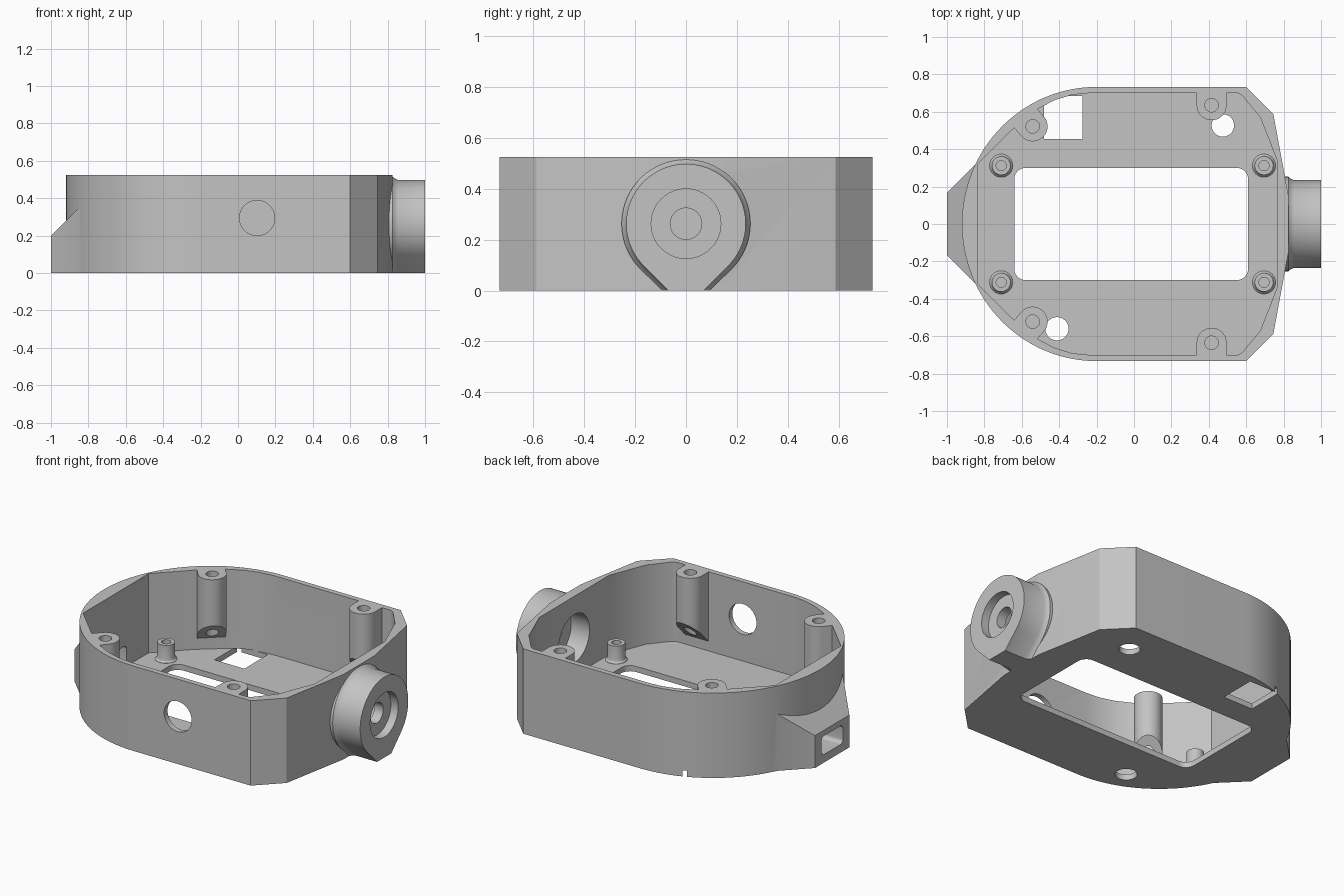
import bpy, bmesh, math
from mathutils import Matrix

if "Cube" in bpy.data.objects:
    bpy.data.objects.remove(bpy.data.objects["Cube"])

grey = bpy.data.materials.new("plain_grey")
grey.use_nodes = True
COLOUR = (0.55, 0.55, 0.55, 1)
grey.diffuse_color = COLOUR
grey.node_tree.nodes["Principled BSDF"].inputs["Base Color"].default_value = COLOUR

HEIGHT, FLOOR = 0.525, 0.035


def finish(name, bm):
    bmesh.ops.remove_doubles(bm, verts=bm.verts, dist=1e-5)
    bmesh.ops.recalc_face_normals(bm, faces=bm.faces)
    mesh = bpy.data.meshes.new(name)
    bm.to_mesh(mesh)
    bm.free()
    mesh.materials.append(grey)
    obj = bpy.data.objects.new(name, mesh)
    bpy.context.collection.objects.link(obj)
    return obj


def loft(name, sections):
    """Skin a row of closed sections with equal point counts and cap the ends."""
    bm = bmesh.new()
    rings = [[bm.verts.new(p) for p in s] for s in sections]
    n = len(rings[0])
    for a, b in zip(rings, rings[1:]):
        for i in range(n):
            j = (i + 1) % n
            bm.faces.new((a[i], a[j], b[j], b[i]))
    bm.faces.new(rings[0])
    bm.faces.new(rings[-1])
    return finish(name, bm)


def prism(name, outline, lo, hi, axis="z"):
    place = {"z": lambda a, b, h: (a, b, h),
             "x": lambda a, b, h: (h, a, b),
             "y": lambda a, b, h: (a, h, b)}[axis]
    return loft(name, [[place(a, b, h) for a, b in outline] for h in (lo, hi)])


def arc(cx, cy, rx, ry, start, end, steps):
    return [(cx + rx * math.cos(t), cy + ry * math.sin(t)) for t in
            (math.radians(start + (end - start) * i / steps) for i in range(steps + 1))]


def circle(cx, cy, r, steps=48):
    return arc(cx, cy, r, r, 0, 360, steps)[:-1]


def rounded(x0, x1, y0, y1, r):
    corners = [(x1 - r, y1 - r), (x0 + r, y1 - r), (x0 + r, y0 + r), (x1 - r, y0 + r)]
    return [p for k, (x, y) in enumerate(corners)
            for p in arc(x, y, r, r, 90 * k, 90 * k + 90, 8)]


def mirrored(half):
    """Complete an outline whose half runs from the right to the left, y > 0."""
    return half + [(x, -y) for x, y in reversed(half) if abs(y) > 1e-6]


def combine(target, tool, operation):
    mod = target.modifiers.new("combine", "BOOLEAN")
    mod.object, mod.operation, mod.solver = tool, operation, "EXACT"
    bpy.context.view_layer.objects.active = target
    bpy.ops.object.modifier_apply(modifier=mod.name)
    bpy.data.objects.remove(tool)


# Outer body: chamfered on one end, round on the other
outer = mirrored([(0.826, 0.15), (0.745, 0.588), (0.6, 0.733)]
                 + arc(-0.2, 0, 0.72, 0.733, 90, 180, 32))
housing = prism("housing", outer, 0, HEIGHT)

# Cable outlet: tapered block on the round end
outlet = []
for x in (-1, -0.8):
    w, h = x + 1.168, x + 1.2
    outlet.append([(x, -w, 0), (x, w, 0), (x, w, h), (x, -w, h)])
combine(housing, loft("cable_outlet", outlet), "UNION")

# Round boss with a flared root and a 45 degree foot
BOSS_Z = 0.263


def teardrop(x, r):
    foot = r * math.sqrt(2) - BOSS_Z
    pts = arc(0, BOSS_Z, r, r, -45, 225, 56) + [(-foot, 0), (foot, 0)]
    return [(x, y, z) for y, z in pts]


boss = [(0.77, 0.253), (0.825, 0.253), (0.837, 0.243), (0.855, 0.235), (1, 0.235)]
combine(housing, loft("round_boss", [teardrop(x, r) for x, r in boss]), "UNION")

# Hollow interior
inner = mirrored([(0.765, 0.34), (0.675, 0.57), (0.58, 0.685), (0.555, 0.7),
                  (-0.24, 0.7), (-0.33, 0.691), (-0.42, 0.664), (-0.51, 0.618),
                  (-0.65, 0.505), (-0.835, 0.32)])
combine(housing, prism("cavity", inner, FLOOR, 1), "DIFFERENCE")

# Openings in the floor, front wall, boss and cable outlet
square = [(-0.48, 0.455), (-0.275, 0.455), (-0.275, 0.685), (-0.48, 0.685)]
openings = [
    (rounded(-0.64, 0.61, -0.3, 0.3, 0.06), -0.1, 0.1, "z"),
    (square, -0.1, FLOOR + 0.003, "z"),
    (circle(0.475, 0.527, 0.06), -0.1, 0.1, "z"),
    (circle(-0.412, -0.56, 0.062), -0.1, 0.1, "z"),
    (circle(0.102, 0.294, 0.094), -0.9, -0.6, "y"),
    (circle(0, BOSS_Z, 0.137), 0.95, 1.1, "x"),
    (circle(0, BOSS_Z, 0.062), 0.7, 1.1, "x"),
    (circle(0, BOSS_Z, 0.15), 0.7, 0.89, "x"),
    (rounded(-0.105, 0.105, 0.05, 0.165, 0.025), -1.1, -0.75, "x"),
]
for outline, lo, hi, axis in openings:
    combine(housing, prism("opening", outline, lo, hi, axis), "DIFFERENCE")

# Lid screw posts: U-shaped, with a slanted underside running to the wall
R = 0.08
u_shape = arc(0, 0, R, R, 180, 360, 24) + [(R, R), (-R, R)]
for side in (1, -1):
    for x, y, turn in ((-0.542, 0.522, 40.5), (0.415, 0.635, 0)):
        post = loft("screw_post", [[(a, b, 0.24 - (b + R)) for a, b in u_shape],
                                   [(a, b, HEIGHT) for a, b in u_shape]])
        post.data.transform(Matrix.Diagonal((1, side, 1, 1))
                            @ Matrix.Translation((x, y, 0))
                            @ Matrix.Rotation(math.radians(turn), 4, "Z"))
        if side < 0:
            post.data.flip_normals()
        combine(housing, post, "UNION")
        combine(housing, prism("screw_hole", circle(x, side * y, 0.036, 32), 0.045, 1),
                "DIFFERENCE")

# Board standoffs with a filleted root and a blind hole
standoff = [(0, 0.02), (0.062, 0.02), (0.062, 0.036), (0.054, 0.045), (0.05, 0.06),
            (0.05, 0.14), (0.027, 0.14), (0.027, 0.05), (0, 0.05)]
for x in (-0.71, 0.695):
    for y in (-0.312, 0.312):
        bm = bmesh.new()
        vs = [bm.verts.new((r, 0, z)) for r, z in standoff]
        es = [bm.edges.new(pair) for pair in zip(vs, vs[1:])]
        bmesh.ops.spin(bm, geom=vs + es, axis=(0, 0, 1), cent=(0, 0, 0),
                       steps=32, angle=math.tau)
        part = finish("standoff", bm)
        part.data.transform(Matrix.Translation((x, y, 0)))
        combine(housing, part, "UNION")

# Smooth the round surfaces, keep the edges crisp
bpy.ops.object.select_all(action="DESELECT")
housing.select_set(True)
bpy.context.view_layer.objects.active = housing
bpy.ops.object.shade_smooth_by_angle(angle=math.radians(25))
